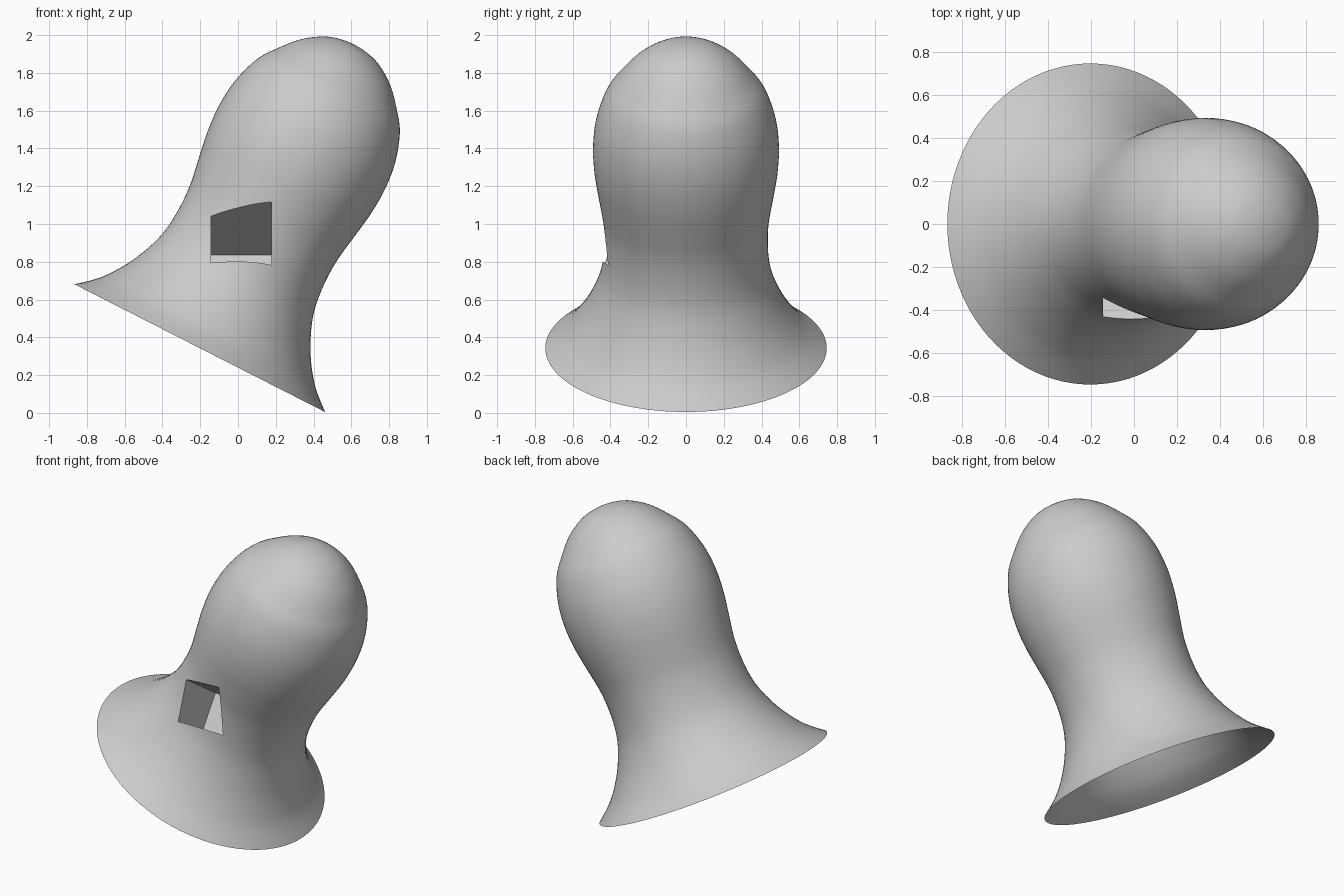
import bpy, bmesh
from math import atan2
from mathutils import Vector, Matrix

if "Cube" in bpy.data.objects:
    bpy.data.objects.remove(bpy.data.objects["Cube"])

# (distance along axis, radius) of the bell
PROFILE = [(0, .745), (.05, .685), (.11, .625), (.2, .56), (.29, .51), (.4, .465),
           (.5, .442), (.62, .433), (.75, .438), (.9, .462), (1.05, .485), (1.2, .492),
           (1.35, .475), (1.5, .425), (1.6, .355), (1.7, .265), (1.77, .16),
           (1.797, .07), (1.803, 0)]
SEGS = 96


def smooth_path(pts, n=4):
    pts = [Vector(p) for p in pts]
    ext = [2 * pts[0] - pts[1]] + pts + [Vector((pts[-1].x, -pts[-2].y))]
    out = []
    for a, b, c, d in zip(ext, ext[1:], ext[2:], ext[3:]):
        for k in range(n):
            t = k / n
            out.append(.5 * (2 * b + (c - a) * t + (2 * a - 5 * b + 4 * c - d) * t * t
                             + (3 * b - a - 3 * c + d) * t ** 3))
    return out + [pts[-1]]


def make_object(name, bm):
    bmesh.ops.recalc_face_normals(bm, faces=bm.faces)
    me = bpy.data.meshes.new(name)
    bm.to_mesh(me)
    bm.free()
    ob = bpy.data.objects.new(name, me)
    bpy.context.collection.objects.link(ob)
    return ob


# Bell: lathe around z, temporarily capped, then tilted
bm = bmesh.new()
path = smooth_path(PROFILE)
vs = [bm.verts.new((p.y, 0, p.x)) for p in path]
es = [bm.edges.new(e) for e in zip(vs, vs[1:])]
bmesh.ops.spin(bm, geom=vs + es, cent=(0, 0, 0), axis=(0, 0, 1),
               angle=6.283185307, steps=SEGS, use_duplicate=False)
bmesh.ops.remove_doubles(bm, verts=bm.verts, dist=.0005)
bmesh.ops.holes_fill(bm, edges=[e for e in bm.edges if e.is_boundary], sides=0)
tilt = atan2(.675, 1.325)
frame = Matrix.Translation((-.2025, 0, .343)) @ Matrix.Rotation(tilt, 4, 'Y')
bm.transform(frame)
bell = make_object("bell", bm)

# Downward sloping square pocket in the front
inward = Vector((0, .83, -.557)).normalized()
up = Vector((0, -inward.z, inward.y))
back_top = Vector((0, -.035, .835))
bm = bmesh.new()
bmesh.ops.create_cube(bm, size=1)
for v in bm.verts:
    x, y, z = v.co
    v.co = (Vector((.017 + .32 * x, 0, 0)) + back_top
            + inward * (y - .5) * 1.0 + up * (z - .5) * .254)
cutter = make_object("pocket_cutter", bm)
cutter.hide_render = True

mod = bell.modifiers.new("pocket", 'BOOLEAN')
mod.operation, mod.object, mod.solver = 'DIFFERENCE', cutter, 'EXACT'
bpy.context.view_layer.objects.active = bell
bell.select_set(True)
bpy.ops.object.modifier_apply(modifier=mod.name)
bpy.data.objects.remove(cutter)

# Open the bottom of the bell
bm = bmesh.new()
bm.from_mesh(bell.data)
inv = frame.inverted()
caps = [f for f in bm.faces if all(abs((inv @ v.co).z) < .001 for v in f.verts)]
bmesh.ops.delete(bm, geom=caps, context='FACES')
bm.to_mesh(bell.data)
bm.free()
bpy.ops.object.shade_smooth_by_angle(angle=.6)
